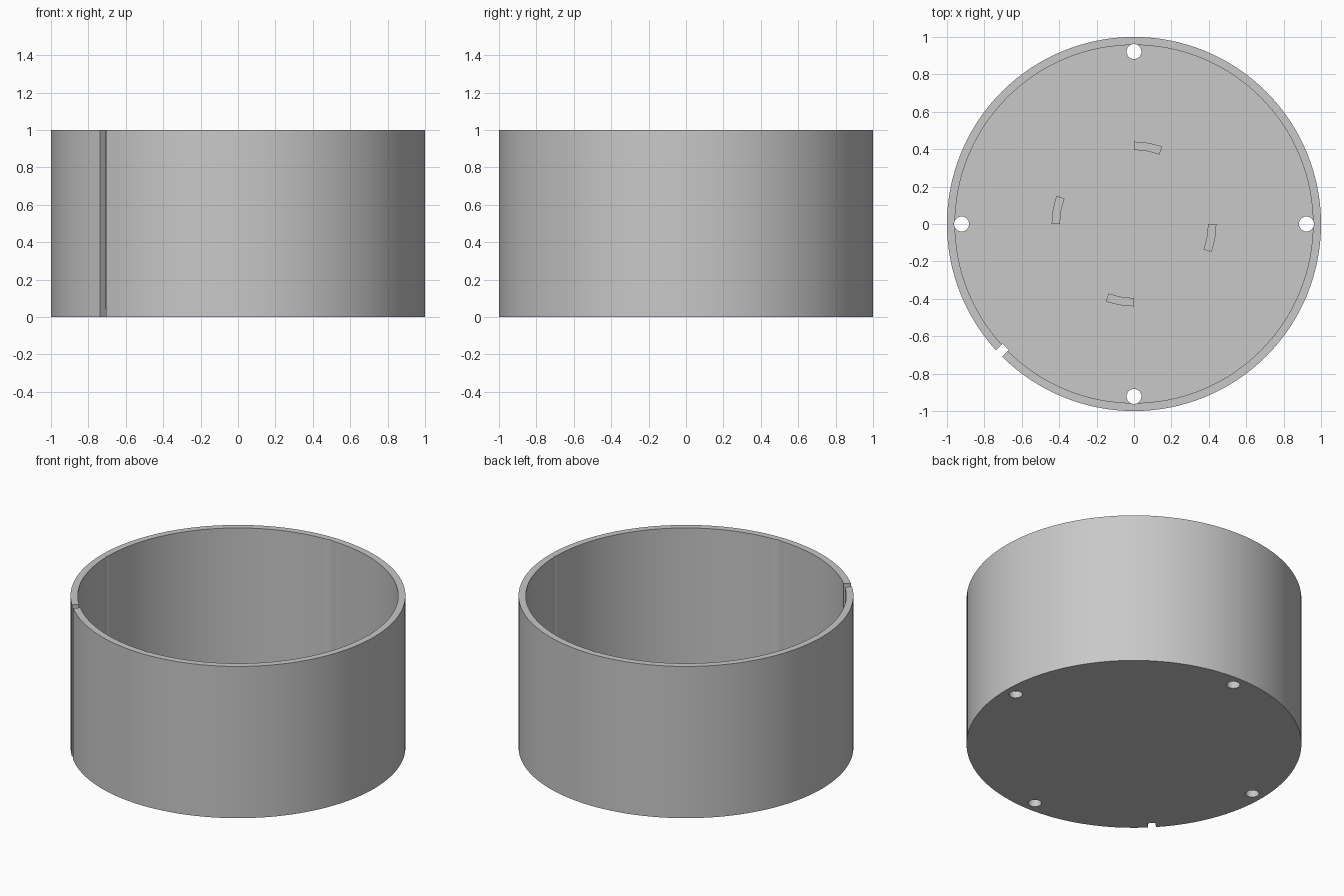
import bpy, bmesh, math
from mathutils import Matrix

OUTER, INNER, HEIGHT, FLOOR = 1.0, 0.957, 1.0, 0.045
SIDES = 128

default = bpy.data.objects.get("Cube")
if default:
    bpy.data.objects.remove(default, do_unlink=True)

grey = bpy.data.materials.new("plain grey")
grey.use_nodes = True
colour = (0.58, 0.58, 0.58, 1)
grey.diffuse_color = colour
grey.node_tree.nodes["Principled BSDF"].inputs["Base Color"].default_value = colour


def add_object(name, bm):
    bmesh.ops.recalc_face_normals(bm, faces=bm.faces)
    mesh = bpy.data.meshes.new(name)
    bm.to_mesh(mesh)
    bm.free()
    mesh.materials.append(grey)
    obj = bpy.data.objects.new(name, mesh)
    bpy.context.collection.objects.link(obj)
    return obj


def add_cylinder(bm, radius, bottom, top, sides, x=0, y=0):
    bmesh.ops.create_cone(
        bm, cap_ends=True, segments=sides, radius1=radius, radius2=radius,
        depth=top - bottom, matrix=Matrix.Translation((x, y, (bottom + top) / 2)))


def cut(target, cutter):
    cutter.hide_render = True
    mod = target.modifiers.new("cut", "BOOLEAN")
    mod.operation = "DIFFERENCE"
    mod.solver = "EXACT"
    mod.object = cutter
    bpy.context.view_layer.objects.active = target
    bpy.ops.object.modifier_apply(modifier=mod.name)
    bpy.data.objects.remove(cutter, do_unlink=True)


# Round cup: solid drum hollowed from above
bm = bmesh.new()
add_cylinder(bm, OUTER, 0, HEIGHT, SIDES)
cup = add_object("round_cup", bm)

bm = bmesh.new()
add_cylinder(bm, INNER, FLOOR, HEIGHT + 0.1, SIDES)
cut(cup, add_object("hollow_cutter", bm))

# Four holes that also graze the wall all the way up
bm = bmesh.new()
for i in range(4):
    a = i * math.pi / 2
    add_cylinder(bm, 0.04, -0.1, HEIGHT + 0.1, 32,
                 0.922 * math.cos(a), 0.922 * math.sin(a))
cut(cup, add_object("hole_cutter", bm))

# Full-height slot in the wall at the front right
bm = bmesh.new()
bmesh.ops.create_cube(
    bm, size=1,
    matrix=Matrix.Rotation(math.radians(225), 4, "Z")
    @ Matrix.Translation((1.0, -0.021, HEIGHT / 2))
    @ Matrix.Diagonal((0.1, 0.047, HEIGHT + 0.2, 1)))
cut(cup, add_object("slot_cutter", bm))

# Curved locating tabs on the floor
bm = bmesh.new()
STEPS = 8
for i in range(4):
    angles = [i * math.pi / 2 - math.radians(20) * s / STEPS for s in range(STEPS + 1)]
    rim = [(0.44, a) for a in angles] + [(0.395, a) for a in reversed(angles)]
    base = bm.faces.new([bm.verts.new((r * math.cos(a), r * math.sin(a), FLOOR - 0.01))
                         for r, a in rim])
    raised = bmesh.ops.extrude_face_region(bm, geom=[base], use_keep_orig=True)
    for v in raised["geom"]:
        if isinstance(v, bmesh.types.BMVert):
            v.co.z = FLOOR + 0.04
tabs = add_object("floor_tabs", bm)

# Smooth round walls with crisp edges
bpy.ops.object.select_all(action="DESELECT")
for obj in (cup, tabs):
    obj.select_set(True)
bpy.context.view_layer.objects.active = cup
bpy.ops.object.shade_smooth_by_angle(angle=math.radians(30))
